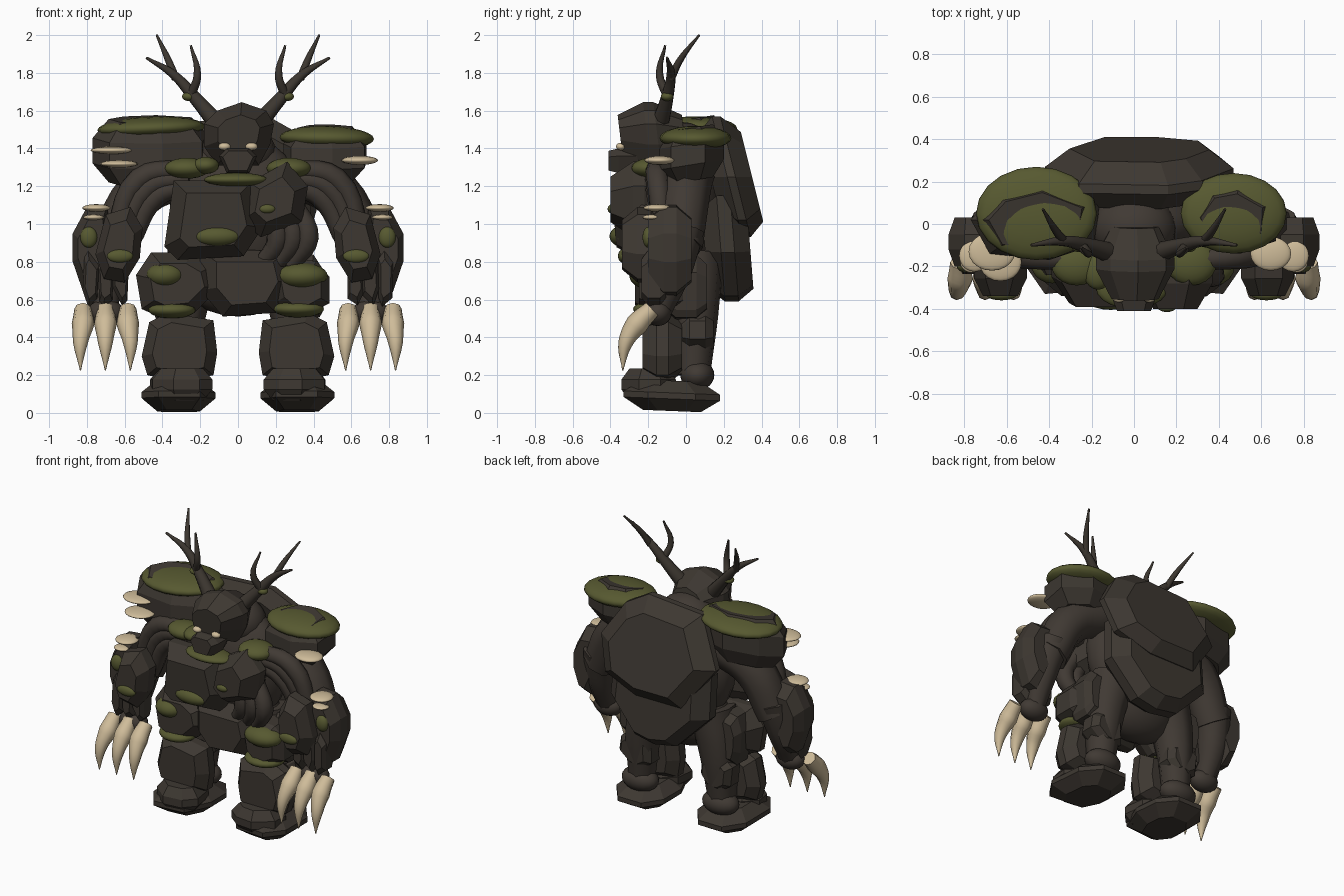
import bpy
import bmesh
import math
import random
from mathutils import Vector

random.seed(4)
default_cube = bpy.data.objects.get("Cube")
if default_cube:
    bpy.data.objects.remove(default_cube, do_unlink=True)


def make_material(name, red, green, blue):
    material = bpy.data.materials.new(name)
    material.use_nodes = True
    colour = (red, green, blue, 1)
    material.diffuse_color = colour
    shader = material.node_tree.nodes["Principled BSDF"]
    shader.inputs["Base Color"].default_value = colour
    shader.inputs["Roughness"].default_value = .9
    return material


STONE = make_material("dark stone", .047, .039, .031)
HIDE = make_material("brown hide", .052, .042, .034)
ANTLER = make_material("antler bark", .045, .037, .029)
MOSS = make_material("moss green", .095, .1, .03)
BONE = make_material("pale bone", .62, .5, .32)
SIDES = (("left", 1), ("right", -1))


def add_object(name, mesh, material, smooth):
    mesh.materials.clear()
    mesh.materials.append(material)
    for face in mesh.polygons:
        face.use_smooth = smooth
        face.material_index = 0
    part = bpy.data.objects.new(name, mesh)
    bpy.context.collection.objects.link(part)
    return part


def slab(name, outline, near, far, axis="y", slope=0, inset=.7, edge=.25, side=1):
    """Faceted stone: an outline swept along an axis with both rims chamfered."""
    middle_u = (min(p[0] for p in outline) + max(p[0] for p in outline)) / 2
    middle_w = (min(p[1] for p in outline) + max(p[1] for p in outline)) / 2
    mesh_builder = bmesh.new()
    for step, scale in ((0, inset), (edge, 1), (1 - edge, 1), (1, inset)):
        depth = near + (far - near) * step
        for u, w in outline:
            u = side * (middle_u + (u - middle_u) * scale)
            w = middle_w + (w - middle_w) * scale
            shifted = depth + slope * (w - middle_w)
            mesh_builder.verts.new((u, shifted, w) if axis == "y" else (u, w, shifted))
    bmesh.ops.convex_hull(mesh_builder, input=mesh_builder.verts)
    loose = [v for v in mesh_builder.verts if not v.link_faces]
    bmesh.ops.delete(mesh_builder, geom=loose, context="VERTS")
    bmesh.ops.dissolve_limit(mesh_builder, angle_limit=.03,
                             verts=mesh_builder.verts, edges=mesh_builder.edges)
    bmesh.ops.recalc_face_normals(mesh_builder, faces=mesh_builder.faces)
    mesh = bpy.data.meshes.new(name)
    mesh_builder.to_mesh(mesh)
    mesh_builder.free()
    add_object(name, mesh, STONE, False)


def rock(name, centre, size, axis="y", corners=8, **options):
    """Stone with an irregular rounded outline."""
    cx, cy, cz = centre
    sx, sy, sz = size
    middle, height, depth, length = (cz, sz, cy, sy) if axis == "y" else (cy, sy, cz, sz)
    outline = []
    for i in range(corners):
        angle = math.tau * (i + .5 + random.uniform(-.3, .3)) / corners
        reach = random.uniform(.49, .54)
        u, w = (math.copysign(abs(f(angle)) ** .8, f(angle)) for f in (math.cos, math.sin))
        outline.append((cx + u * sx * reach, middle + w * height * reach))
    slab(name, outline, depth - length / 2, depth + length / 2, axis, **options)


def blob(name, centre, radii, material, tilt=0):
    """Smooth ellipsoid for moss, fungus and soft body masses."""
    mesh = bpy.data.meshes.new(name)
    mesh_builder = bmesh.new()
    bmesh.ops.create_uvsphere(mesh_builder, u_segments=20, v_segments=12, radius=1)
    for vertex in mesh_builder.verts:
        vertex.co = Vector(a * b for a, b in zip(vertex.co, radii))
    mesh_builder.to_mesh(mesh)
    mesh_builder.free()
    part = add_object(name, mesh, material, True)
    part.location = centre
    part.rotation_euler.y = tilt


def tube(name, points, radii, material, side=1):
    """Smooth tapered tube through the points, mirrored by side."""
    curve = bpy.data.curves.new(name, "CURVE")
    curve.dimensions = "3D"
    curve.bevel_depth = 1
    curve.bevel_resolution = 2
    curve.resolution_u = 5
    curve.use_fill_caps = True
    spline = curve.splines.new("BEZIER")
    spline.bezier_points.add(len(points) - 1)
    for knot, (x, y, z), radius in zip(spline.bezier_points, points, radii):
        knot.co = (x * side, y, z)
        knot.radius = radius
        knot.handle_left_type = knot.handle_right_type = "AUTO"
    helper = bpy.data.objects.new(name + "_path", curve)
    bpy.context.collection.objects.link(helper)
    evaluated = helper.evaluated_get(bpy.context.evaluated_depsgraph_get())
    mesh = bpy.data.meshes.new_from_object(evaluated)
    bpy.data.objects.remove(helper, do_unlink=True)
    add_object(name, mesh, material, True)


# Soft body under the stones
blob("torso", (0, .0, 1.08), (.36, .2, .4), HIDE)
blob("pelvis", (0, .0, .75), (.32, .19, .24), HIDE)
blob("neck", (0, -.02, 1.38), (.2, .17, .16), HIDE)

# Back shell
slab("upper_back_plate", [(-.26, 1.54), (.16, 1.57), (.32, 1.48), (.47, 1.25), (.4, 1.02),
     (.15, .93), (-.2, .93), (-.42, 1.22)], .13, .35, slope=-.25, inset=.74, edge=.4)
slab("lower_back_plate", [(-.36, 1.15), (.38, 1.15), (.4, .85), (.2, .62), (.05, .59),
     (-.12, .62), (-.36, .86)], .1, .34, slope=-.08, inset=.76, edge=.35)

# Chest, belly and hip stones
slab("right_chest_stone", [(-.34, 1.23), (.08, 1.23), (.13, .98), (.03, .83),
     (-.32, .81), (-.39, .88)], -.38, -.08, inset=.68, edge=.4, slope=-.08)
slab("left_chest_stone", [(.06, 1.22), (.26, 1.33), (.37, 1.2), (.34, 1.01),
     (.12, .93), (.02, 1.02)], -.4, -.1, inset=.6, edge=.4)
slab("belly_stone", [(-.2, .86), (.26, .86), (.3, .7), (.2, .53), (-.08, .51), (-.2, .65)],
     -.27, .0, inset=.65, edge=.4)
slab("right_hip_stone", [(-.54, .73), (-.46, .85), (-.25, .85), (-.13, .78), (-.1, .66),
     (-.23, .53), (-.42, .51), (-.51, .55)], -.24, .02, inset=.65, edge=.4)
rock("left_hip_stone", (.34, -.12, .67), (.3, .26, .29))
for i in range(3):
    x = .16 + i * .08
    tube(f"rib_cord_{i}", [(x - .02, -.22, 1.1), (x + .05, -.24, .93), (x - .04, -.19, .78)],
         [.05, .06, .04], HIDE)

# Head
slab("skull_stone", [(-.11, 1.6), (.02, 1.645), (.15, 1.6), (.19, 1.53), (.17, 1.42),
     (.11, 1.31), (-.11, 1.31), (-.18, 1.41), (-.18, 1.53)],
     -.35, -.01, slope=-.12, inset=.6, edge=.42)
slab("muzzle", [(-.1, 1.36), (-.06, 1.4), (.06, 1.4), (.1, 1.36), (.06, 1.27), (-.06, 1.27)],
     -.41, -.2, inset=.8)

for name, side in SIDES:
    # Eyes and antlers
    blob(name + "_eye", (.072 * side, -.345, 1.41), (.032, .025, .02), BONE)
    tube(name + "_antler_beam", [(.1, -.14, 1.52), (.23, -.1, 1.67), (.34, -.08, 1.79),
         (.485, -.1, 1.88)], [.05, .035, .024, .007], ANTLER, side)
    tube(name + "_antler_inner_tine", [(.25, -.1, 1.68), (.215, -.14, 1.79), (.25, -.11, 1.945)],
         [.025, .02, .006], ANTLER, side)
    tube(name + "_antler_outer_tine", [(.33, -.08, 1.77), (.37, -.03, 1.87), (.43, .07, 2)],
         [.022, .018, .006], ANTLER, side)
    blob(name + "_antler_moss", (.26 * side, -.1, 1.675), (.036, .033, .024), MOSS)

    # Arm cords and limbs
    tube(name + "_upper_arm", [(.3, .02, 1.28), (.52, .0, 1.16), (.67, -.03, .88)],
         [.14, .13, .12], HIDE, side)
    tube(name + "_forearm", [(.66, -.02, .98), (.7, -.07, .75), (.7, -.14, .54)],
         [.12, .1, .065], HIDE, side)
    for i in range(3):
        lift = i * .045
        tube(f"{name}_shoulder_cord_{i}", [(.26, -.17, 1.2 + lift),
             (.43 + lift, -.15, 1.15 + lift), (.57 + lift, -.12, .9)],
             [.05, .06, .05], HIDE, side)

    # Arm stones
    slab(name + "_inner_arm_stone", [(.7, 1.05), (.57, 1.09), (.505, .98), (.52, .82),
         (.6, .69), (.71, .71), (.755, .84)], -.34, -.1, inset=.65, edge=.35, side=side)
    slab(name + "_outer_arm_stone", [(.69, 1.1), (.8, 1.09), (.875, .95), (.875, .8),
         (.82, .64), (.76, .62), (.68, .8)], -.2, .03, inset=.7, edge=.35, side=side)
    for i in range(3):
        rock(f"{name}_wrist_bar_{i}", ((.62 + i * .08) * side, -.17, .71), (.09, .13, .29), corners=6)
    blob(name + "_hand", (.7 * side, -.15, .53), (.1, .075, .07), HIDE)
    for i in range(3):
        x = .57 + i * .132
        base = .7 + (x - .7) * .9
        tube(f"{name}_claw_{i}", [(base, -.18, .55), (base, -.26, .47), (x, -.32, .37),
             (x, -.335, .225)], [.046, .06, .039, .003], BONE, side)

    # Arm growths
    blob(name + "_arm_moss", (.625 * side, -.335, .83), (.07, .025, .035), MOSS)
    blob(name + "_outer_moss", (.79 * side, -.2, .93), (.045, .03, .055), MOSS)
    blob(name + "_elbow_fungus", (.75 * side, -.15, 1.085), (.075, .075, .02), BONE)
    blob(name + "_elbow_fungus_low", (.765 * side, -.18, 1.035), (.055, .05, .015), BONE)

    # Legs and feet
    tube(name + "_thigh", [(.22, .04, .82), (.28, .05, .6), (.31, .04, .2)],
         [.16, .13, .09], HIDE, side)
    slab(name + "_shin_stone", [(.13, .49), (.37, .53), (.47, .48), (.51, .3), (.48, .2),
         (.3, .16), (.13, .2), (.11, .32)], -.23, -.02, inset=.72, edge=.35, side=side)
    rock(name + "_thigh_plate", (.38 * side, .0, .66), (.17, .22, .36))
    rock(name + "_calf_stone", (.31 * side, .06, .42), (.25, .17, .22))
    blob(name + "_ankle", (.31 * side, .06, .2), (.13, .09, .08), HIDE)
    slab(name + "_foot", [(.12, -.12), (.2, -.31), (.42, -.33), (.51, -.2), (.5, .05),
         (.4, .18), (.22, .18), (.13, .06)], .01, .17, axis="z", inset=.6, edge=.4, side=side,
         slope=-.04)
    rock(name + "_toe_stone", (.3 * side, -.2, .15), (.32, .29, .17), axis="z", edge=.35)

# Shoulder boulders, highest at the back, with moss caps
slab("right_shoulder_boulder", [(-.77, .02), (-.66, .14), (-.42, .2), (-.16, .1), (-.19, -.1),
     (-.4, -.17), (-.68, -.14)], 1.22, 1.555, axis="z", inset=.72, edge=.3, slope=.16)
slab("left_shoulder_boulder", [(.24, .03), (.34, .17), (.5, .2), (.68, .1), (.67, -.08),
     (.5, -.14), (.28, -.1)], 1.23, 1.51, axis="z", inset=.66, edge=.3, slope=.16)
blob("right_shoulder_moss", (-.46, .05, 1.507), (.285, .22, .062), MOSS, -.04)
blob("left_shoulder_moss", (.47, .05, 1.455), (.25, .19, .064), MOSS, .02)

# Shelf fungus on the shoulders
blob("right_upper_fungus", (-.67, -.13, 1.39), (.11, .09, .02), BONE)
blob("right_lower_fungus", (-.63, -.18, 1.318), (.1, .09, .02), BONE)
blob("left_fungus", (.645, -.14, 1.337), (.096, .08, .024), BONE)

# Chest and collar moss
blob("throat_moss", (-.01, -.3, 1.235), (.17, .1, .036), MOSS)
blob("neck_moss", (-.17, -.22, 1.31), (.07, .09, .045), MOSS)
blob("belly_moss", (-.11, -.34, .935), (.13, .065, .055), MOSS)
blob("breast_moss", (.155, -.39, 1.08), (.045, .025, .025), MOSS)
blob("right_collar_moss", (-.27, -.19, 1.295), (.12, .1, .055), MOSS)
blob("left_collar_moss", (.27, -.18, 1.295), (.12, .11, .055), MOSS)

# Hip and knee moss
blob("right_hip_moss", (-.385, -.19, .73), (.1, .09, .065), MOSS)
blob("left_hip_moss", (.34, -.2, .725), (.135, .1, .068), MOSS)
blob("right_knee_moss", (-.35, -.16, .545), (.125, .11, .045), MOSS)
blob("left_knee_moss", (.32, -.16, .55), (.135, .12, .045), MOSS)
